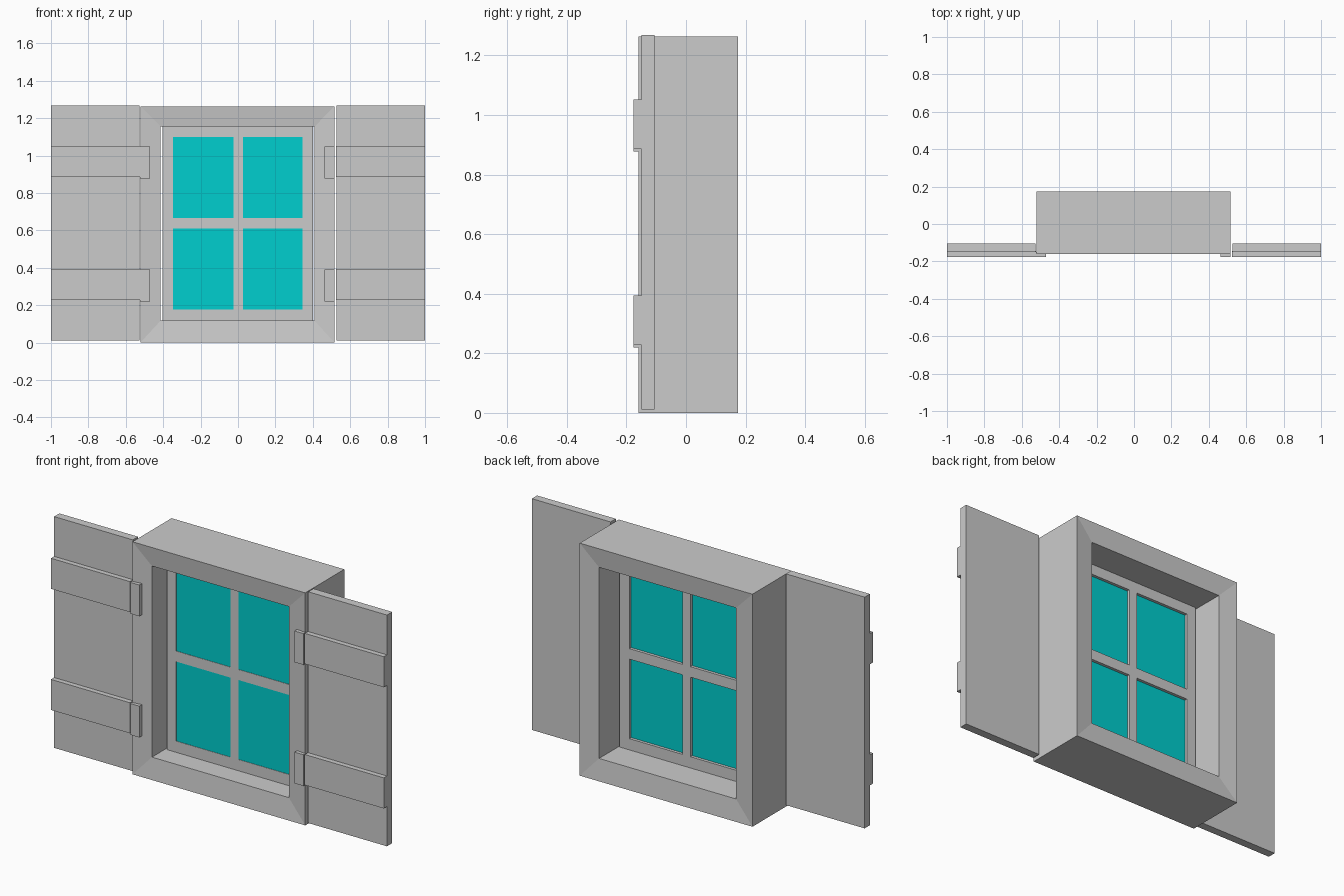
import bpy, bmesh

if "Cube" in bpy.data.objects:
    bpy.data.objects.remove(bpy.data.objects["Cube"])


def make_object(name, bm, material=None):
    bmesh.ops.recalc_face_normals(bm, faces=bm.faces)
    mesh = bpy.data.meshes.new(name)
    bm.to_mesh(mesh)
    bm.free()
    if material:
        mesh.materials.append(material)
    obj = bpy.data.objects.new(name, mesh)
    bpy.context.collection.objects.link(obj)
    return obj


def add_box(bm, x, y, z):
    verts = bmesh.ops.create_cube(bm, size=1)["verts"]
    for v in verts:
        v.co = [(lo + hi) / 2 + c * (hi - lo) for c, (lo, hi) in zip(v.co, (x, y, z))]


def box(name, x, y, z, material=None):
    bm = bmesh.new()
    add_box(bm, x, y, z)
    return make_object(name, bm, material)


glass = bpy.data.materials.new("glass_cyan")
glass.diffuse_color = (0.0, 0.62, 0.62, 1)
glass.use_nodes = True
glass.node_tree.nodes["Principled BSDF"].inputs["Base Color"].default_value = glass.diffuse_color

# Outer casing: rectangular loops joined into a ring, faces sloping gently inward
OUTER = (-0.522, 0.516, 0.0, 1.263)
INNER = (-0.414, 0.409, 0.117, 1.155)
bm = bmesh.new()
loops = []
for (x0, x1, z0, z1), y in ((OUTER, -0.16), (OUTER, 0.175),
                            (INNER, 0.162), (INNER, -0.147)):
    loops.append([bm.verts.new((x, y, z))
                  for x, z in ((x0, z0), (x1, z0), (x1, z1), (x0, z1))])
for i in range(4):
    a, b = loops[i], loops[(i + 1) % 4]
    for j in range(4):
        k = (j + 1) % 4
        bm.faces.new((a[j], a[k], b[k], b[j]))
make_object("window_casing", bm)

# Sash: stiles, rails and crossing glazing bars
SASH_Y = (-0.033, -0.005)
columns = ((-0.348, -0.023), (0.026, 0.344))
rows = ((0.178, 0.61), (0.667, 1.098))
bm = bmesh.new()
for x in ((-0.404, -0.348), (0.344, 0.402)):
    add_box(bm, x, SASH_Y, (0.117, 1.155))
for z in ((0.117, 0.178), (0.61, 0.667), (1.098, 1.155)):
    add_box(bm, (-0.348, 0.344), SASH_Y, z)
for z in rows:
    add_box(bm, (-0.023, 0.026), SASH_Y, z)
make_object("window_sash", bm)

# Four glass panes
for x in columns:
    for z in rows:
        box("glass_pane", x, (-0.031, -0.021), z, glass)

# Shutters with two battens each, and hinge blocks on the casing
for side, s in (("left", -1), ("right", 1)):
    def span(a, b):
        return tuple(sorted((s * a, s * b)))

    box(side + "_shutter", span(0.527, 1.0), (-0.15, -0.105), (0.012, 1.268))
    for z in (0.22, 0.878):
        box(side + "_batten", span(0.525, 1.0), (-0.177, -0.145), (z + 0.008, z + 0.174))
        box(side + "_hinge", span(0.463 if s > 0 else 0.47, 0.517 if s > 0 else 0.524),
            (-0.176, -0.15), (z, z + 0.17))
